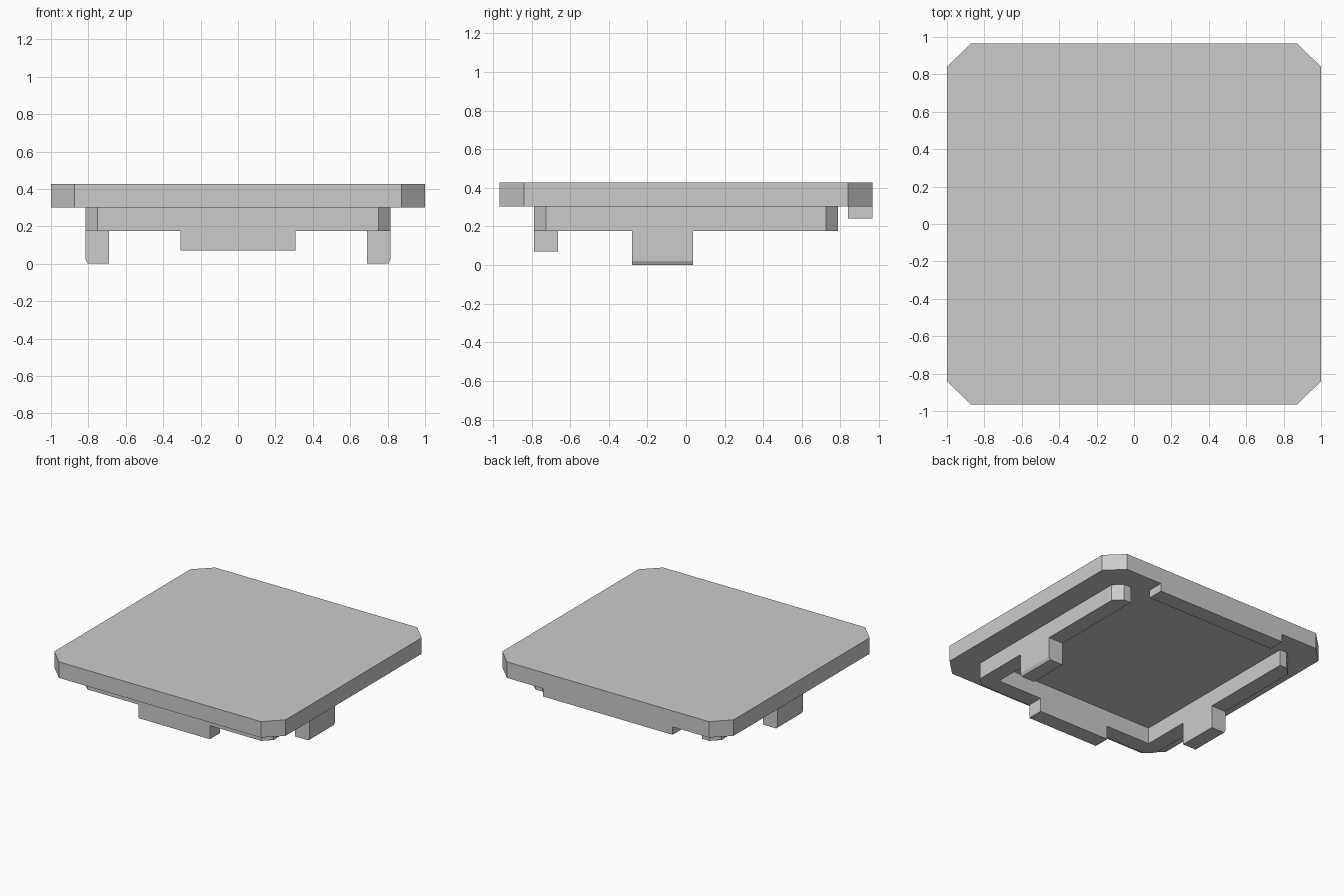
import bpy
import bmesh

cube = bpy.data.objects.get("Cube")
if cube:
    bpy.data.objects.remove(cube, do_unlink=True)

grey = bpy.data.materials.new("plain_grey")
grey.use_nodes = True
colour = (0.6, 0.6, 0.6, 1)
grey.diffuse_color = colour
grey.node_tree.nodes["Principled BSDF"].inputs["Base Color"].default_value = colour

# Heights of the main levels
TOP, DECK, RIM = 0.427, 0.302, 0.176


def prism(name, profile, start, end, axis="z"):
    """Extrude a flat outline along z, or an (x, z) outline along y."""
    bm = bmesh.new()
    place = (lambda a, b: (a, b, start)) if axis == "z" else (lambda a, b: (a, start, b))
    face = bm.faces.new([bm.verts.new(place(a, b)) for a, b in profile])
    side = bmesh.ops.extrude_face_region(bm, geom=[face])["geom"]
    shift = (0, 0, end - start) if axis == "z" else (0, end - start, 0)
    bmesh.ops.translate(bm, vec=shift, verts=[v for v in side if isinstance(v, bmesh.types.BMVert)])
    bmesh.ops.recalc_face_normals(bm, faces=bm.faces)
    mesh = bpy.data.meshes.new(name)
    bm.to_mesh(mesh)
    bm.free()
    mesh.materials.append(grey)
    obj = bpy.data.objects.new(name, mesh)
    bpy.context.collection.objects.link(obj)
    return obj


def box(name, x0, x1, y0, y1, z0, z1):
    return prism(name, [(x0, y0), (x1, y0), (x1, y1), (x0, y1)], z0, z1)


def mirrored(half):
    """Complete a right-hand outline with its reflection in x."""
    return half + [(-x, y) for x, y in reversed(half)]


# Top plate with cut corners
prism("top_plate", mirrored([(0.873, -0.965), (1, -0.84), (1, 0.84), (0.873, 0.965)]), DECK, TOP)

# U-shaped rim under the plate, open at the back
rim = [(0.752, -0.787), (0.815, -0.725), (0.815, 0.725), (0.752, 0.787),
       (0.69, 0.787), (0.69, -0.662)]
prism("under_rim", mirrored(rim), RIM, DECK)

# Front tab and back lip
box("front_tab", -0.308, 0.308, -0.787, -0.662, 0.07, RIM)
box("back_lip", -0.56, 0.56, 0.84, 0.965, 0.24, DECK)

# Side clips with a small chamfer on the lower outer edge
for name, s in (("left_clip", 1), ("right_clip", -1)):
    profile = [(0.69, 0), (0.804, 0), (0.815, 0.022), (0.815, RIM), (0.69, RIM)]
    prism(name, [(s * x, z) for x, z in profile], -0.28, 0.035, "y")
